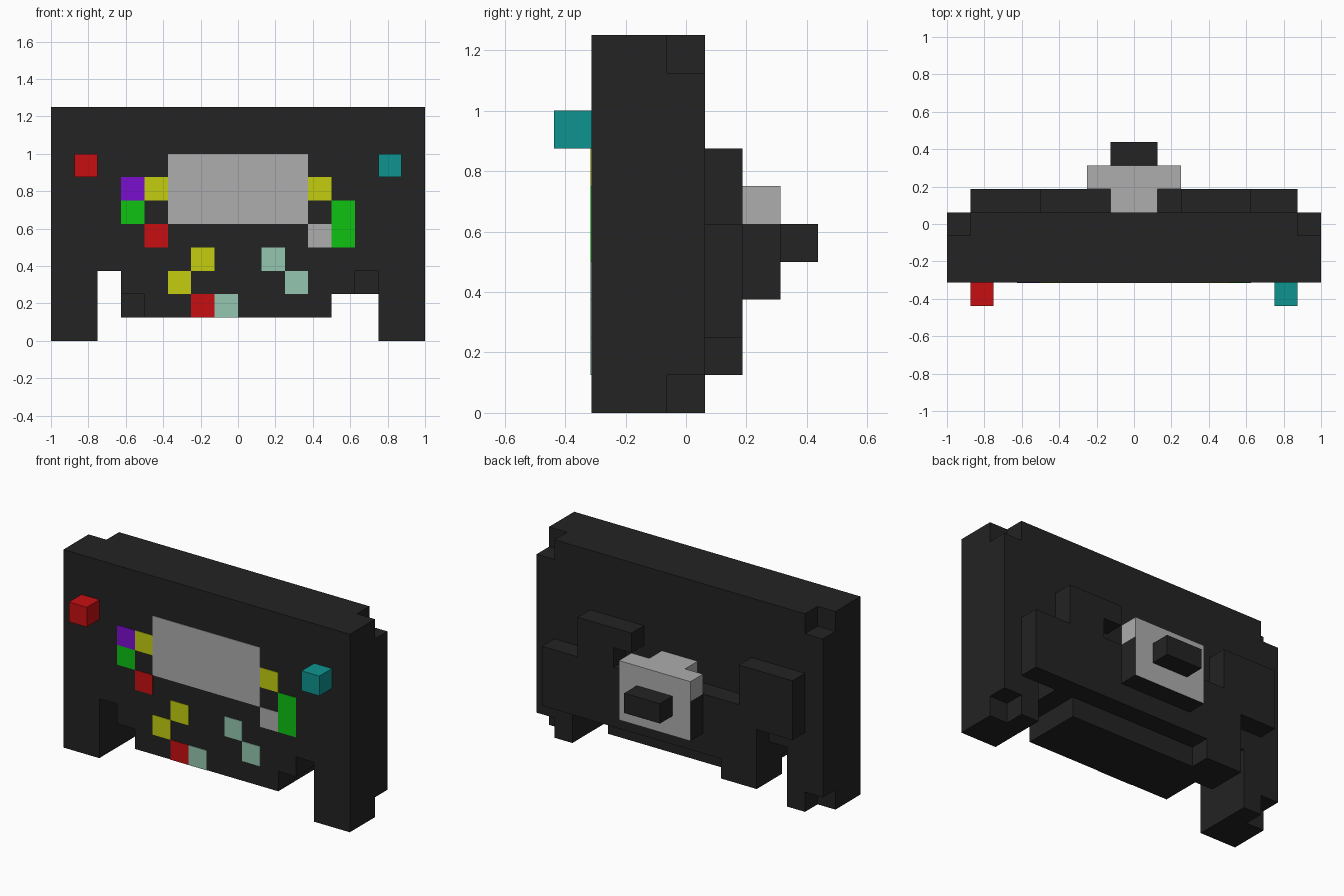
import bpy, bmesh

if "Cube" in bpy.data.objects:
    bpy.data.objects.remove(bpy.data.objects["Cube"])

U = 0.125  # block size


def srgb(r, g, b):
    lin = lambda c: c / 12.92 if c <= 0.04045 else ((c + 0.055) / 1.055) ** 2.4
    return tuple(lin(c / 255) for c in (r, g, b)) + (1.0,)


PALETTE = {
    "black": (35, 35, 35), "grey": (173, 173, 173), "red": (200, 15, 17),
    "teal": (14, 148, 144), "yellow": (196, 206, 15), "green": (14, 194, 18),
    "purple": (122, 14, 206), "mint": (148, 199, 176),
}
MATS = {}
for label, rgb in PALETTE.items():
    MATS[label] = bpy.data.materials.new(label)
    MATS[label].diffuse_color = srgb(*rgb)


def extrude(name, outline, y0, y1, *colours):
    """Solid from an (x, z) outline, swept from y0 to y1."""
    bm = bmesh.new()
    face = bm.faces.new([bm.verts.new((x, y0, z)) for x, z in outline])
    res = bmesh.ops.extrude_face_region(bm, geom=[face])
    for v in res["geom"]:
        if isinstance(v, bmesh.types.BMVert):
            v.co.y = y1
    bmesh.ops.recalc_face_normals(bm, faces=bm.faces)
    mesh = bpy.data.meshes.new(name)
    bm.to_mesh(mesh)
    bm.free()
    for c in colours:
        mesh.materials.append(MATS[c])
    obj = bpy.data.objects.new(name, mesh)
    bpy.context.collection.objects.link(obj)
    return obj


def box(name, x0, x1, z0, z1, y0, y1, *colours):
    return extrude(name, [(x0, z0), (x1, z0), (x1, z1), (x0, z1)], y0, y1, *colours)


def mirrored(half):
    return half + [(-x, z) for x, z in reversed(half)]


F, M, B = -0.3125, -0.0625, 0.0625   # front, middle and back of the casing
R1, R2, R3 = B + U, B + 2 * U, B + 3 * U   # rear layers

# Casing with two legs and a stepped lower edge
steps = [(0.5, 0.125), (0.5, 0.25), (0.625, 0.25), (0.625, 0.375), (0.75, 0.375), (0.75, 0)]
extrude("front_casing", mirrored(steps + [(1, 0), (1, 1.25)]), F, M, "black")

# Rear of the casing, with its four corners notched
notched = [(0.875, 0), (0.875, 0.125), (1, 0.125), (1, 1.125), (0.875, 1.125), (0.875, 1.25)]
extrude("rear_casing", mirrored(steps + notched), M, B, "black")
box("lower_foot", -0.625, -0.5, 0.125, 0.25, M, B, "black")

# Rear housing, an irregular stepped plate
extrude("rear_housing", [
    (-0.625, 0.125), (-0.375, 0.125), (-0.375, 0.25), (0.875, 0.25), (0.875, 0.625),
    (0.625, 0.625), (0.625, 0.875), (0.25, 0.875), (0.25, 0.75), (0.375, 0.75),
    (0.375, 0.625), (-0.5, 0.625), (-0.5, 0.875), (-0.875, 0.875), (-0.875, 0.5),
    (-0.625, 0.5)], B, R1, "black")

# Rear mount: grey on its back and upper band, black below
box("mount_neck", -0.125, 0.125, 0.625, 0.75, B, R1, "grey")
box("mount_top", -0.25, 0.25, 0.625, 0.75, R1, R2, "grey")
lower = box("mount_lower", -0.25, 0.25, 0.375, 0.625, R1, R2, "black", "grey")
for p in lower.data.polygons:
    p.material_index = 1 if p.normal.y > 0.9 else 0
box("rear_knob", -0.125, 0.125, 0.5, 0.625, R2, R3, "black")

# Front knobs
box("left_knob", -0.875, -0.75, 0.875, 1, F - U, F, "red")
box("right_knob", 0.75, 0.875, 0.875, 1, F - U, F, "teal")

# Screen and coloured panels: column, row, width, height in blocks
panels = [
    ("screen", "grey", -3, 5, 6, 3), ("purple_button", "purple", -5, 6, 1, 1),
    ("upper_left_button", "yellow", -4, 6, 1, 1), ("left_green_button", "green", -5, 5, 1, 1),
    ("left_red_button", "red", -4, 4, 1, 1), ("yellow_key_a", "yellow", -2, 3, 1, 1),
    ("yellow_key_b", "yellow", -3, 2, 1, 1), ("red_key", "red", -2, 1, 1, 1),
    ("mint_key_a", "mint", -1, 1, 1, 1), ("mint_key_b", "mint", 1, 3, 1, 1),
    ("mint_key_c", "mint", 2, 2, 1, 1), ("upper_right_button", "yellow", 3, 6, 1, 1),
    ("grey_button", "grey", 3, 4, 1, 1), ("right_green_button", "green", 4, 4, 1, 2),
]
for name, colour, c, r, w, h in panels:
    box(name, c * U, (c + w) * U, r * U, (r + h) * U, F - 0.003, F, colour)

for m in bpy.data.materials:
    if m.users and not m.is_grease_pencil:
        m.use_nodes = True
        m.node_tree.nodes["Principled BSDF"].inputs["Base Color"].default_value = m.diffuse_color
